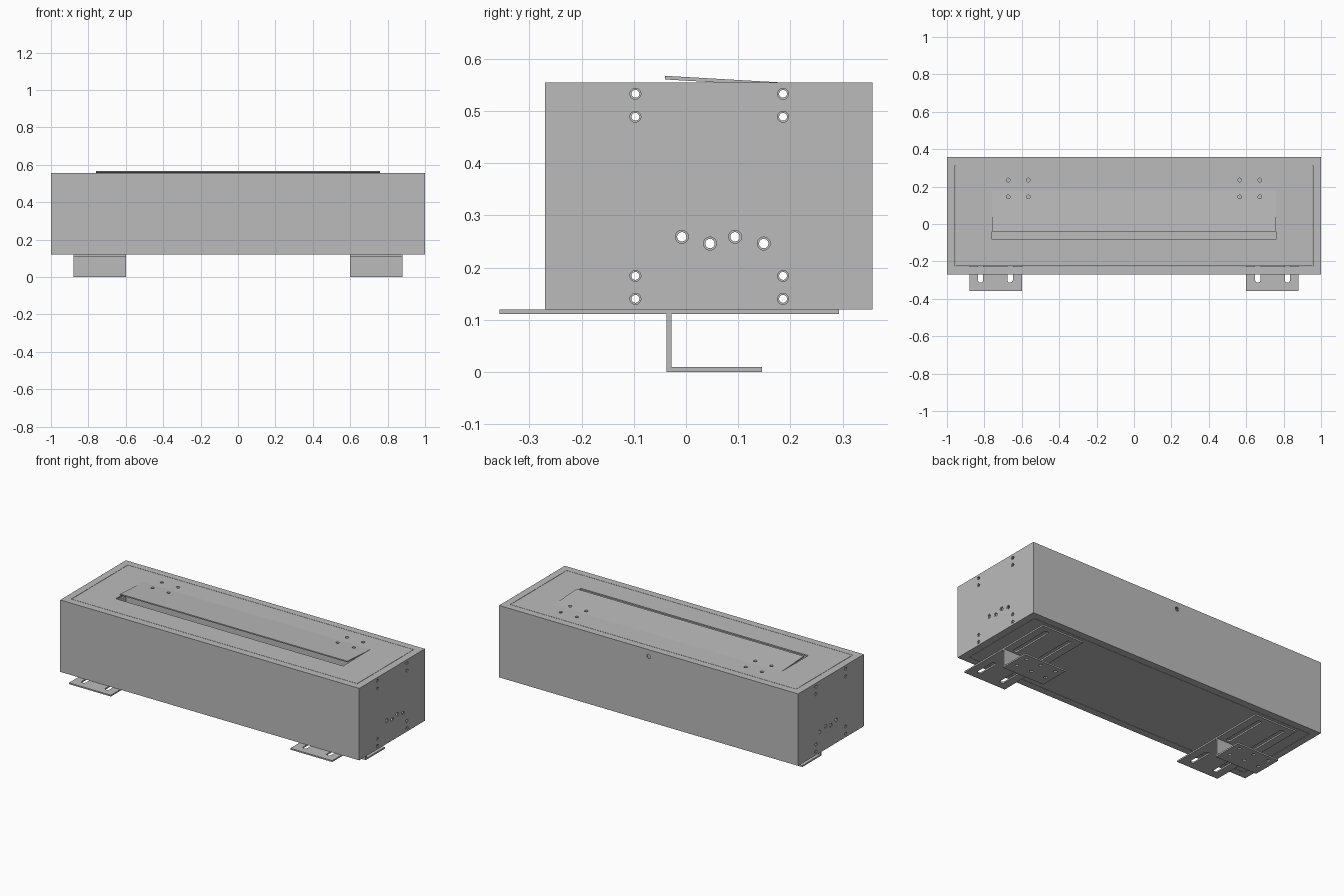
import bpy, bmesh, math
from mathutils import Vector

if "Cube" in bpy.data.objects:
    bpy.data.objects.remove(bpy.data.objects["Cube"])

steel = bpy.data.materials.new("grey_steel")
steel.use_nodes = True
steel.diffuse_color = (0.5, 0.5, 0.5, 1)
steel.node_tree.nodes["Principled BSDF"].inputs["Base Color"].default_value = (0.5, 0.5, 0.5, 1)


def prism(bm, pts, axis, a, b):
    """Extrude a 2D outline along an axis from a to b."""
    def place(p, h):
        return Vector({"X": (h, p[0], p[1]), "Y": (p[0], h, p[1]), "Z": (p[0], p[1], h)}[axis])
    low = [bm.verts.new(place(p, a)) for p in pts]
    high = [bm.verts.new(place(p, b)) for p in pts]
    faces = [bm.faces.new(low), bm.faces.new(high)]
    for i in range(len(pts)):
        j = (i + 1) % len(pts)
        faces.append(bm.faces.new((low[i], low[j], high[j], high[i])))
    bmesh.ops.recalc_face_normals(bm, faces=faces)


def rect(x0, x1, y0, y1):
    return [(x0, y0), (x1, y0), (x1, y1), (x0, y1)]


def stadium(x, y0, y1, r, n=24):
    """Round-ended slot outline; a circle when y0 equals y1."""
    pts = []
    for i in range(n):
        t = math.tau * (i + 0.5) / n
        pts.append((x + r * math.cos(t), (y1 if i < n // 2 else y0) + r * math.sin(t)))
    return pts


def build(name, prisms):
    bm = bmesh.new()
    for p in prisms:
        prism(bm, *p)
    me = bpy.data.meshes.new(name)
    bm.to_mesh(me)
    bm.free()
    ob = bpy.data.objects.new(name, me)
    bpy.context.collection.objects.link(ob)
    me.materials.append(steel)
    return ob


def cut(ob, prisms):
    """Subtract the prisms from the object for good."""
    tool = build("cutter", prisms)
    tool.hide_render = True
    mod = ob.modifiers.new("cut", "BOOLEAN")
    mod.operation, mod.solver, mod.object = "DIFFERENCE", "EXACT", tool
    deps = bpy.context.evaluated_depsgraph_get()
    me = bpy.data.meshes.new_from_object(ob.evaluated_get(deps))
    ob.modifiers.clear()
    ob.data = me
    bpy.data.objects.remove(tool)


FRONT, BACK, BOTTOM, TOP = -0.27, 0.357, 0.12, 0.555
WALL, RIM = 0.008, 0.043

# Hollow casing with a folded rim round the open top and bottom
casing = build("casing", [(rect(-1, 1, FRONT, BACK), "Z", BOTTOM, TOP)])
cut(casing, [(rect(-1 + WALL, 1 - WALL, FRONT + WALL, BACK - WALL), "Z", BOTTOM + WALL, TOP - WALL)])
opening = rect(-1 + RIM, 1 - RIM, FRONT + RIM, BACK - RIM)
cut(casing, [(opening, "Z", BOTTOM - 0.1, TOP + 0.1)])

# End wall holes: fixing holes in pairs, then a staggered row of cable holes
holes = [(y, z, 0.0105) for y in (-0.097, 0.186) for z in (0.14, 0.184, 0.489, 0.533)]
holes += [(y, z, 0.0125) for y, z in ((-0.008, 0.259), (0.046, 0.246), (0.094, 0.259), (0.149, 0.246))]
cut(casing, [(stadium(y, z, z, 0.72 * r), "X", -1.1, 1.1) for y, z, r in holes])
for s in (-1, 1):
    cut(casing, [(stadium(y, z, z, r), "X", s * 0.997, s * 1.1) for y, z, r in holes])

# Back wall hole
cut(casing, [(stadium(0, 0.513, 0.513, 0.012), "Y", 0.3, 0.4)])

# Inset top and bottom panels with a hairline gap
GAP = 0.002
inset = rect(-1 + RIM + GAP, 1 - RIM - GAP, FRONT + RIM + GAP, BACK - RIM - GAP)
bottom_panel = build("bottom_panel", [(inset, "Z", BOTTOM, BOTTOM + WALL)])
top_panel = build("top_panel", [(inset, "Z", TOP - WALL, TOP)])
cut(top_panel, [(rect(-0.76, 0.76, -0.082, 0.05), "Z", 0.5, 0.6)])

# Tilted flap over the slot, sinking into the top panel
flap = build("flap", [([(-0.04, 0.5605), (-0.04, 0.5675), (0.188, 0.5545), (0.188, 0.5475)],
                       "X", -0.76, 0.76)])
screws = [(stadium(s * x, y, y, 0.01), "Z", 0.5, 0.6)
          for s in (-1, 1) for x in (0.565, 0.673) for y in (0.145, 0.235)]
for part in (top_panel, flap):
    cut(part, screws)

# Mounting brackets: slotted upper plate, web and drilled foot
for s, side in ((1, "left"), (-1, "right")):
    x0, x1 = sorted((s * 0.6, s * 0.88))
    plate = build(side + "_bracket_plate", [(rect(x0, x1, -0.357, 0.293), "Z", 0.111, 0.1195)])
    cut(plate, [(stadium(s * x, a, b, 0.014), "Z", 0.05, 0.2)
                for x in (0.662, 0.82) for a, b in ((-0.3, -0.19), (0.0, 0.245))])
    angle = [(-0.037, 0), (0.146, 0), (0.146, 0.009), (-0.028, 0.009), (-0.028, 0.111), (-0.037, 0.111)]
    foot = build(side + "_bracket_foot", [(angle, "X", x0, x1)])
    cut(foot, [(stadium(s * x, y, y, 0.01), "Z", -0.05, 0.05)
               for x in (0.64, 0.74, 0.84) for y in (0.03, 0.11)])
